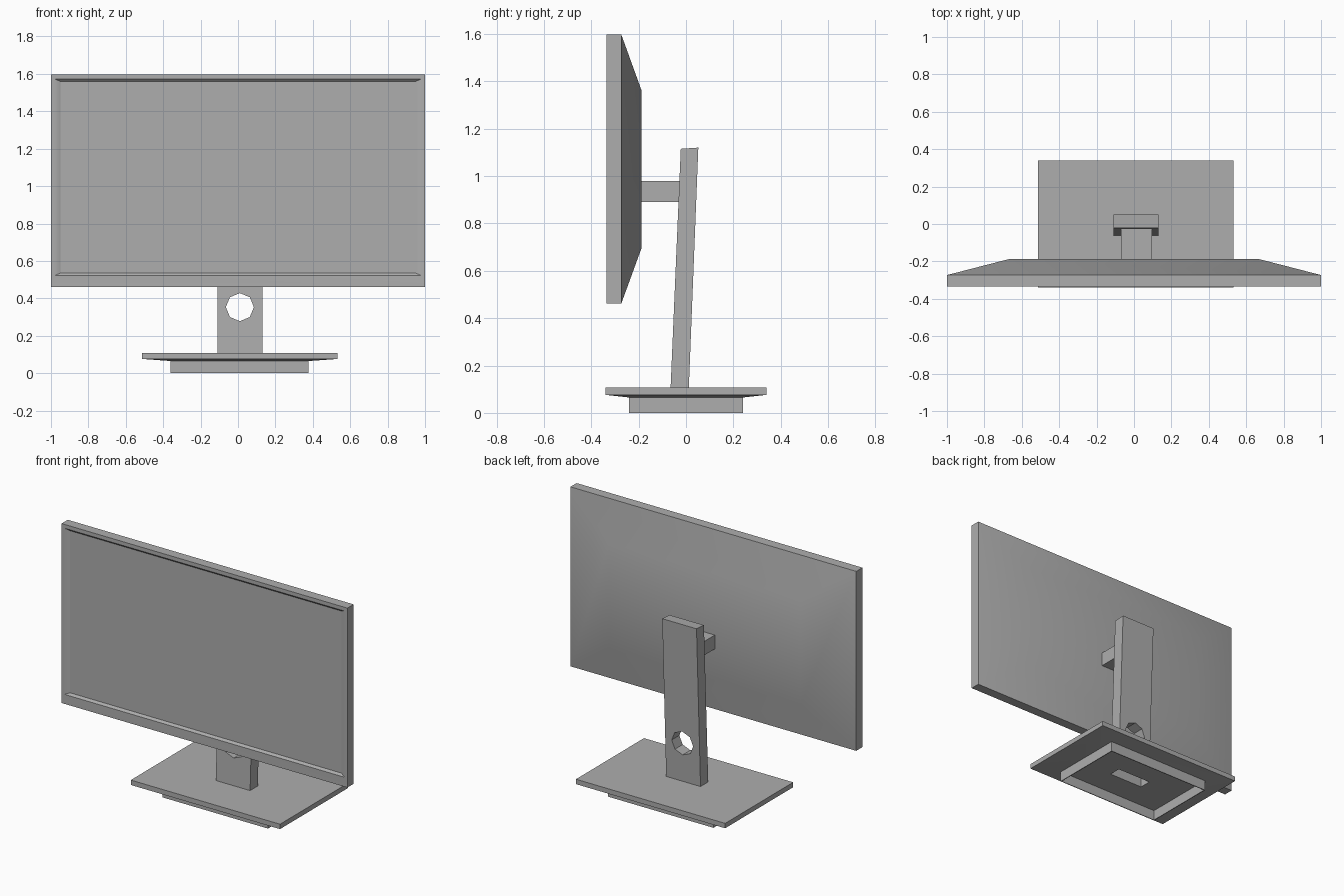
import bpy, bmesh, math
from mathutils import Matrix

if "Cube" in bpy.data.objects:
    bpy.data.objects.remove(bpy.data.objects["Cube"])

# Dark grey plastic shared by every part
plastic = bpy.data.materials.new("dark_grey_plastic")
plastic.diffuse_color = (0.42, 0.42, 0.42, 1.0)
plastic.use_nodes = True
plastic.node_tree.nodes["Principled BSDF"].inputs["Base Color"].default_value = plastic.diffuse_color


def rect(x0, x1, a0, a1, level, plane):
    """Four corners in the xy plane (level = z) or xz plane (level = y)."""
    pts = [(x0, a0), (x1, a0), (x1, a1), (x0, a1)]
    if plane == "xy":
        return [(x, a, level) for x, a in pts]
    return [(x, level, a) for x, a in pts]


def loft(name, rings, closed=False):
    """Skin a list of rings; cap both ends unless the rings form a loop."""
    bm = bmesh.new()
    loops = [[bm.verts.new(p) for p in r] for r in rings]
    pairs = list(zip(loops, loops[1:]))
    if closed:
        pairs.append((loops[-1], loops[0]))
    for a, b in pairs:
        n = len(a)
        for i in range(n):
            j = (i + 1) % n
            bm.faces.new((a[i], a[j], b[j], b[i]))
    if not closed:
        bm.faces.new(loops[0][::-1])
        bm.faces.new(loops[-1])
    bmesh.ops.recalc_face_normals(bm, faces=bm.faces[:])
    mesh = bpy.data.meshes.new(name)
    bm.to_mesh(mesh)
    bm.free()
    mesh.materials.append(plastic)
    obj = bpy.data.objects.new(name, mesh)
    bpy.context.collection.objects.link(obj)
    return obj


def smooth(obj):
    bpy.ops.object.select_all(action="DESELECT")
    obj.select_set(True)
    bpy.context.view_layer.objects.active = obj
    bpy.ops.object.shade_smooth_by_angle(angle=math.radians(30))


# Screen housing: sunken display, bezel, slab edge and tapered back
screen = loft("screen", [
    rect(-0.95, 0.95, 0.535, 1.56, -0.322, "xz"),
    rect(-0.98, 0.98, 0.522, 1.573, -0.335, "xz"),
    rect(-1.0, 1.0, 0.462, 1.597, -0.335, "xz"),
    rect(-1.0, 1.0, 0.462, 1.597, -0.273, "xz"),
    rect(-0.67, 0.67, 0.695, 1.362, -0.188, "xz"),
])
smooth(screen)
for face in screen.data.polygons:  # the display itself stays flat
    if abs(face.center.y + 0.322) < 0.001:
        face.use_smooth = False

# Base plate with bevelled underside, thin foot skirt and a slot under the neck
SLOT = (-0.11, 0.13, -0.065, 0.012)
FOOT = (-0.36, 0.378, -0.24, 0.24)
INNER = (-0.355, 0.373, -0.235, 0.235)
PLATE = (-0.512, 0.532, -0.34, 0.34)
base = loft("base", [rect(*r, z, "xy") for r, z in [
    (SLOT, 0.065), (INNER, 0.065), (INNER, 0.0), (FOOT, 0.0),
    (FOOT, 0.065), (PLATE, 0.076), (PLATE, 0.107), (SLOT, 0.107)]], closed=True)
smooth(base)

# Leaning neck
bottom = rect(*SLOT, 0.107, "xy")
top = rect(-0.11, 0.13, -0.022, 0.052, 1.115, "xy")
top = [(x, y, 1.12 if y > 0 else 1.115) for x, y, z in top]
neck = loft("neck", [bottom, top])

# Octagonal cable hole through the neck
bm = bmesh.new()
bmesh.ops.create_cone(bm, cap_ends=True, segments=8, radius1=0.075, radius2=0.075,
                      depth=0.5, matrix=Matrix.Translation((0.01, -0.02, 0.353))
                      @ Matrix.Rotation(math.pi / 2, 4, "X"))
cut_mesh = bpy.data.meshes.new("hole_cutter")
bm.to_mesh(cut_mesh)
bm.free()
cut_mesh.materials.append(plastic)
cutter = bpy.data.objects.new("hole_cutter", cut_mesh)
cutter.hide_render = True
bpy.context.collection.objects.link(cutter)
mod = neck.modifiers.new("cable_hole", "BOOLEAN")
mod.operation = "DIFFERENCE"
mod.solver = "EXACT"
mod.object = cutter
bpy.context.view_layer.objects.active = neck
bpy.ops.object.modifier_apply(modifier=mod.name)
bpy.data.objects.remove(cutter)

# Open the underside of the neck into the base slot
bm = bmesh.new()
bm.from_mesh(neck.data)
under = [f for f in bm.faces if all(v.co.z < 0.12 for v in f.verts)]
bmesh.ops.delete(bm, geom=under, context="FACES_ONLY")
bm.to_mesh(neck.data)
bm.free()

# Mounting arm between neck and screen
loft("mount_arm", [rect(-0.07, 0.095, 0.89, 0.978, y, "xz") for y in (-0.195, -0.02)])
